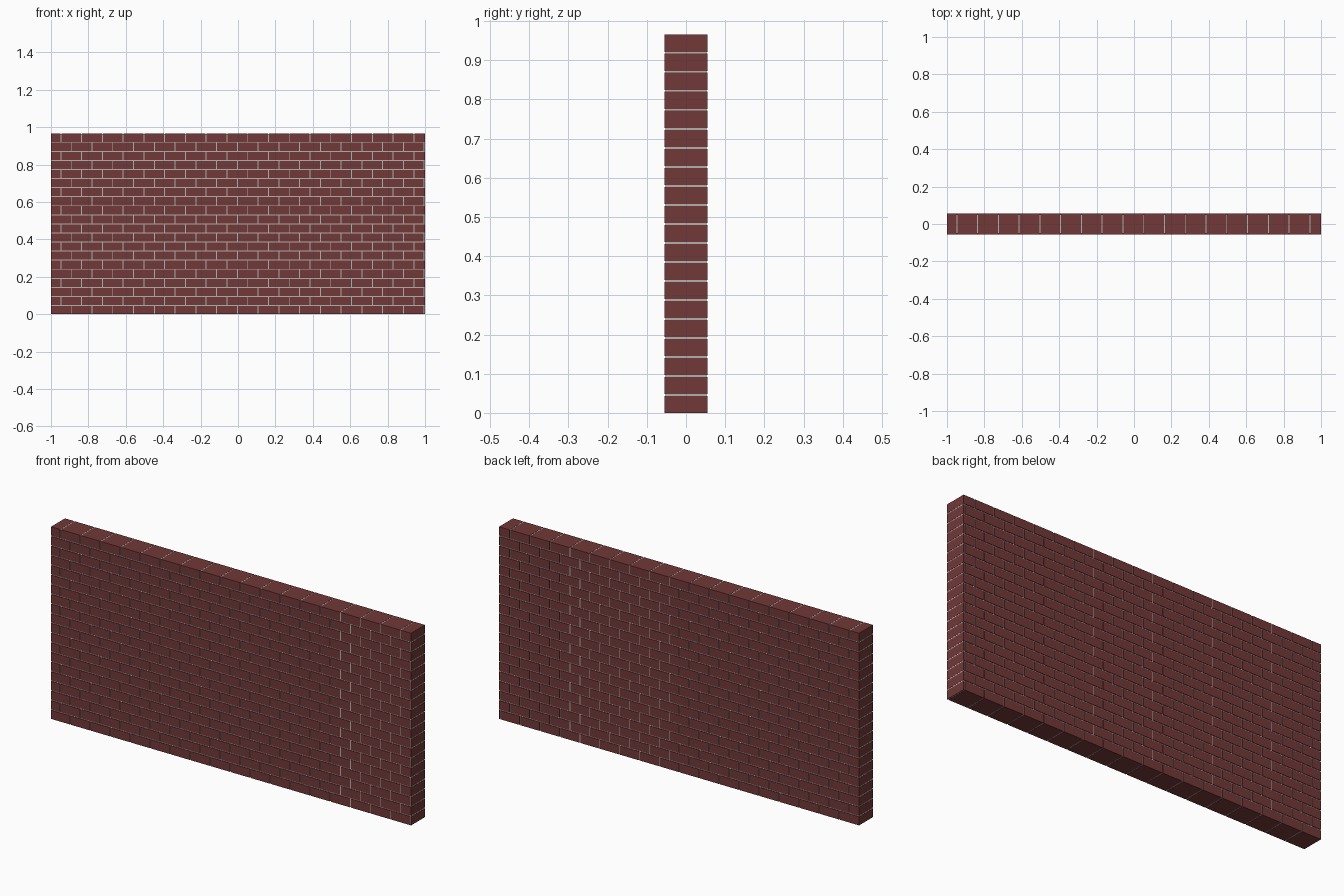
import bpy, bmesh
from mathutils import Matrix

if "Cube" in bpy.data.objects:
    bpy.data.objects.remove(bpy.data.objects["Cube"])

LENGTH, HEIGHT, DEPTH = 2.0, 0.965, 0.11
COURSES, JOINT = 20, 0.005
PITCH_X = 0.111
BRICK_H = (HEIGHT + JOINT) / COURSES - JOINT
RECESS = 0.003


def material(name, color):
    m = bpy.data.materials.new(name)
    m.diffuse_color = color
    m.use_nodes = True
    m.node_tree.nodes["Principled BSDF"].inputs["Base Color"].default_value = m.diffuse_color
    return m


def add_box(bm, x0, x1, y0, y1, z0, z1):
    centre = Matrix.Translation(((x0 + x1) / 2, (y0 + y1) / 2, (z0 + z1) / 2))
    scale = Matrix.Diagonal((x1 - x0, y1 - y0, z1 - z0, 1))
    bmesh.ops.create_cube(bm, size=1, matrix=centre @ scale)


def finish(bm, name, mat):
    mesh = bpy.data.meshes.new(name)
    bm.to_mesh(mesh)
    bm.free()
    mesh.materials.append(mat)
    bpy.context.collection.objects.link(bpy.data.objects.new(name, mesh))


# Bricks in running bond, cut off flush at both wall ends
bm = bmesh.new()
for row in range(COURSES):
    z = row * (BRICK_H + JOINT)
    x = -LENGTH / 2 - (PITCH_X / 2 if row % 2 else 0)
    while x < LENGTH / 2:
        x0 = max(x, -LENGTH / 2)
        x1 = min(x + PITCH_X - JOINT, LENGTH / 2)
        add_box(bm, x0, x1, -DEPTH / 2, DEPTH / 2, z, z + BRICK_H)
        x += PITCH_X
finish(bm, "bricks", material("brick_red", (0.17, 0.04, 0.04, 1)))

# Mortar core, slightly recessed behind the brick faces
bm = bmesh.new()
e = 0.0008
add_box(bm, -LENGTH / 2 + e, LENGTH / 2 - e, -DEPTH / 2 + RECESS,
        DEPTH / 2 - RECESS, e, HEIGHT - e)
finish(bm, "mortar", material("mortar_grey", (0.45, 0.45, 0.42, 1)))
